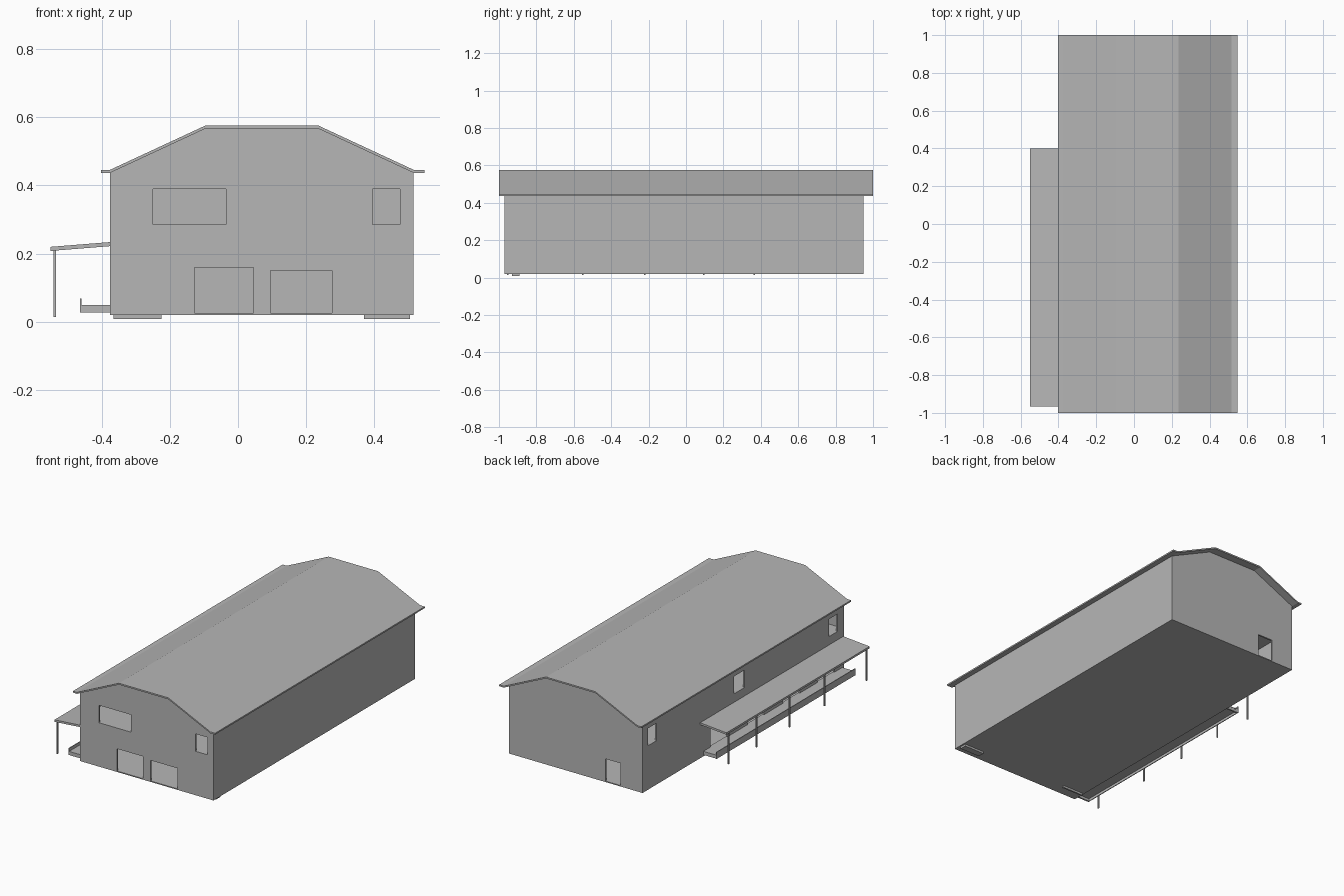
import bpy, bmesh

old = bpy.data.objects.get("Cube")
if old:
    bpy.data.objects.remove(old, do_unlink=True)

grey = bpy.data.materials.new("plain_grey")
grey.use_nodes = True
colour = (0.47, 0.47, 0.47, 1)
grey.diffuse_color = colour
grey.node_tree.nodes["Principled BSDF"].inputs["Base Color"].default_value = colour


def prism(name, profile, y0, y1):
    """Extrude an x-z profile along y."""
    bm = bmesh.new()
    face = bm.faces.new([bm.verts.new((x, y0, z)) for x, z in profile])
    moved = bmesh.ops.extrude_face_region(bm, geom=[face])["geom"]
    verts = [v for v in moved if isinstance(v, bmesh.types.BMVert)]
    bmesh.ops.translate(bm, vec=(0, y1 - y0, 0), verts=verts)
    bmesh.ops.recalc_face_normals(bm, faces=bm.faces)
    mesh = bpy.data.meshes.new(name)
    bm.to_mesh(mesh)
    bm.free()
    mesh.materials.append(grey)
    ob = bpy.data.objects.new(name, mesh)
    bpy.context.collection.objects.link(ob)
    return ob


def box(name, x0, x1, y0, y1, z0, z1):
    return prism(name, [(x0, z0), (x1, z0), (x1, z1), (x0, z1)], y0, y1)


def cut(target, cutter):
    mod = target.modifiers.new("cut", "BOOLEAN")
    mod.operation = "DIFFERENCE"
    mod.solver = "EXACT"
    mod.object = cutter
    bpy.context.view_layer.update()
    bpy.context.view_layer.objects.active = target
    bpy.ops.object.modifier_apply(modifier=mod.name)
    bpy.data.objects.remove(cutter, do_unlink=True)


# Main dimensions
LEFT, RIGHT, FRONT, BACK = -0.375, 0.515, -0.97, 0.95
BASE, UPPER, EAVE, RIDGE, T = 0.02, 0.285, 0.437, 0.567, 0.01
RIDGE_L, RIDGE_R = -0.095, 0.235

# Hollow building shell
shell = prism("walls", [(LEFT, BASE), (RIGHT, BASE), (RIGHT, EAVE),
                        (RIDGE_R, RIDGE), (RIDGE_L, RIDGE), (LEFT, EAVE)], FRONT, BACK)
cut(shell, prism("cavity", [(LEFT + T, BASE + 0.006), (RIGHT - T, BASE + 0.006),
                            (RIGHT - T, EAVE - 0.005), (RIDGE_R, RIDGE - T),
                            (RIDGE_L, RIDGE - T), (LEFT + T, EAVE - 0.005)],
                 FRONT + T, BACK - T))

# Front openings: two windows and two vehicle doors
for x0, x1, z0, z1 in [(-0.25, -0.035, UPPER, 0.39), (0.395, 0.475, UPPER, 0.39),
                       (-0.128, 0.045, 0.026, 0.16), (0.095, 0.275, 0.026, 0.15)]:
    cut(shell, box("opening", x0, x1, FRONT - 0.02, FRONT + 0.03, z0, z1))

# Back door
cut(shell, box("opening", -0.227, -0.127, BACK - 0.03, BACK + 0.02, 0.026, 0.16))

# Side windows and loading doors
for y0, y1 in [(-0.91, -0.826), (-0.024, 0.08), (0.816, 0.9)]:
    cut(shell, box("opening", LEFT - 0.02, LEFT + 0.03, y0, y1, UPPER, 0.39))
for y in (-0.8, -0.47, -0.13, 0.22):
    cut(shell, box("opening", LEFT - 0.02, LEFT + 0.03, y - 0.08, y + 0.08, 0.05, 0.165))

# Upper floor and room partitions
box("upper_floor", LEFT + 0.005, RIGHT - 0.005, FRONT + 0.005, BACK - 0.005, UPPER - T, UPPER)
box("front_partition", 0.182, 0.19, FRONT + 0.005, -0.26, UPPER, 0.42)
box("cross_partition", LEFT + 0.005, 0.19, -0.264, -0.256, UPPER, 0.42)
box("back_partition", 0.266, 0.274, 0.3, BACK - 0.005, UPPER, 0.42)

# Folded roof sheet with flat eaves
roof_top = [(-0.402, 0.446), (LEFT, 0.446), (RIDGE_L, 0.576),
            (RIDGE_R, 0.576), (RIGHT, 0.446), (0.547, 0.446)]
prism("roof", roof_top + [(x, z - 0.009) for x, z in reversed(roof_top)], -1, 1)

# Lean-to canopy and its posts
prism("canopy", [(-0.55, 0.208), (LEFT, 0.222), (LEFT, 0.234), (-0.55, 0.22)], -0.965, 0.4)
for y in (-0.954, -0.553, -0.22, 0.096, 0.364):
    box("canopy_post", -0.541, -0.534, y - 0.004, y + 0.004, 0.015, 0.211)

# Loading platform with an outer kerb
box("loading_platform", -0.46, LEFT, -0.955, 0.37, 0.043, 0.05)
box("platform_kerb", -0.464, -0.459, -0.955, 0.37, 0.028, 0.068)
for y in (-0.95, 0.364):
    box("platform_end", -0.46, LEFT, y - 0.005, y + 0.005, 0.028, 0.05)

# Shallow footings under the floor
box("left_footing", 0.37, 0.505, -0.93, -0.89, 0.008, BASE)
box("right_footing", -0.365, -0.225, -0.9, -0.89, 0.008, BASE)
